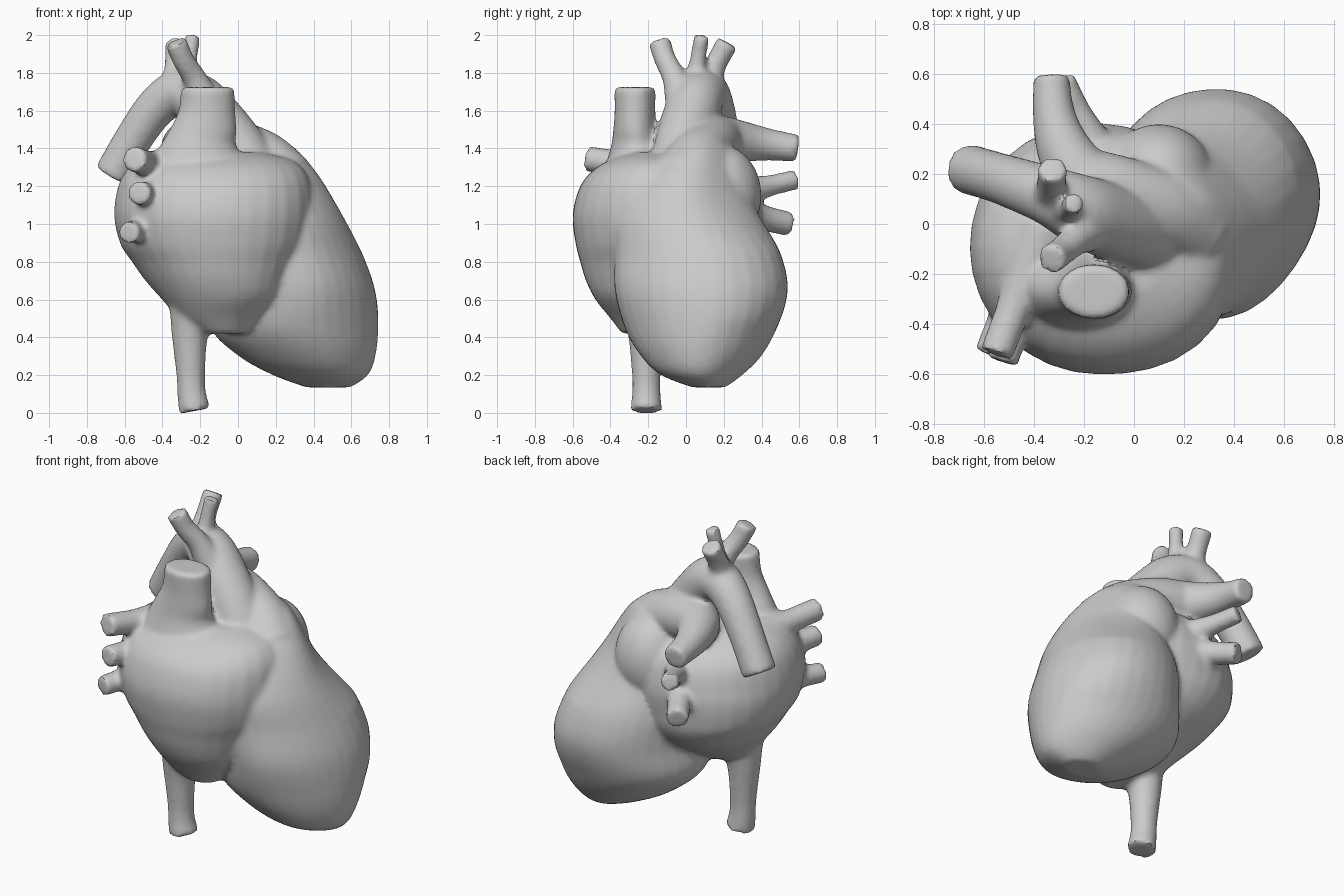
import bpy, bmesh, math
from mathutils import Vector, Matrix

if "Cube" in bpy.data.objects:
    bpy.data.objects.remove(bpy.data.objects["Cube"])

bm = bmesh.new()
SIDES = 32
ANGLES = [2 * math.pi * i / SIDES for i in range(SIDES)]


def spline(rows, steps=5):
    """Smooth Catmull-Rom resampling of rows of numbers."""
    out = []
    n = len(rows)
    for i in range(n - 1):
        a, b, c, d = (rows[max(0, min(n - 1, i + k))] for k in (-1, 0, 1, 2))
        for s in range(steps):
            t = s / steps
            out.append([0.5 * (2 * q + (r - p) * t + (2 * p - 5 * q + 4 * r - w) * t * t
                               + (3 * q - p - 3 * r + w) * t ** 3)
                        for p, q, r, w in zip(a, b, c, d)])
    out.append(list(rows[-1]))
    return out


def skin(rings):
    """Bridge rings of points into a closed solid."""
    loops = [[bm.verts.new(p) for p in ring] for ring in rings]
    for a, b in zip(loops, loops[1:]):
        for i in range(SIDES):
            j = (i + 1) % SIDES
            bm.faces.new((a[i], a[j], b[j], b[i]))
    bm.faces.new(loops[0][::-1])
    bm.faces.new(loops[-1])


def bump(a, centre):
    """1 at the centre angle (degrees), fading to 0 at 60 degrees away."""
    d = abs((math.degrees(a) - centre + 180) % 360 - 180)
    return math.cos(math.radians(d * 1.5)) ** 2 if d < 60 else 0


def ramp(z, lo, hi):
    return min(1, max(0, (z - lo) / (hi - lo)))


def chamber(rows, bulge=lambda a, z: 0):
    """Stacked horizontal ovals: z, cx, cy, rx, ry."""
    rings = []
    for z, cx, cy, rx, ry in spline(rows):
        ring = []
        for a in ANGLES:
            k = 1 + bulge(a, z)
            ring.append((cx + k * rx * math.cos(a), cy + k * ry * math.sin(a), z))
        rings.append(ring)
    skin(rings)


def vessel(rows):
    """Round tube along a path: x, y, z, radius."""
    rows = spline(rows)
    pts = [Vector(r[:3]) for r in rows]
    rings = []
    for i, p in enumerate(pts):
        t = (pts[min(i + 1, len(pts) - 1)] - pts[max(i - 1, 0)]).normalized()
        if i == 0:
            u = t.orthogonal().normalized()
        u = (u - t * u.dot(t)).normalized()
        v = t.cross(u)
        rings.append([p + rows[i][3] * (u * math.cos(a) + v * math.sin(a)) for a in ANGLES])
    skin(rings)


def ventricle_bulge(a, z):
    back = .06 - .15 * (1 - ramp(z, .2, .5)) - .2 * ramp(z, .85, 1.15)
    return back * bump(a, 45) - .05 * bump(a, -40) - .07 * bump(a, -120)


def atrium_bulge(a, z):
    front = .095 * bump(a, -33) * ramp(z, .45, .65)
    return front + .08 * bump(a, 135) * ramp(z, .5, .7) * (1 - ramp(z, .85, 1.1))


# Ventricles
chamber([(.135, .48, .12, .12, .09), (.20, .44, .08, .255, .22), (.30, .37, .075, .365, .325),
         (.45, .30, .07, .445, .41), (.65, .30, .07, .425, .465), (.85, .26, .05, .395, .445),
         (1.05, .22, .0, .34, .39), (1.25, .2, .01, .24, .28), (1.4, .15, .07, .16, .16),
         (1.47, .1, .09, .08, .08)], ventricle_bulge)
# Atria
chamber([(.42, -.07, -.25, .11, .09), (.50, -.09, -.20, .22, .20), (.60, -.09, -.16, .31, .32),
         (.70, -.11, -.12, .375, .41), (.80, -.125, -.10, .43, .46), (.90, -.135, -.10, .485, .485),
         (1.05, -.14, -.10, .515, .50), (1.20, -.135, -.10, .50, .46), (1.29, -.13, -.10, .455, .385),
         (1.345, -.13, -.1, .38, .29), (1.38, -.15, -.1, .26, .2)], atrium_bulge)
# Back auricle
bmesh.ops.create_uvsphere(bm, u_segments=28, v_segments=18, radius=1, matrix=Matrix.Translation(
    (.10, .18, 1.15)) @ Matrix.Diagonal((.22, .22, .27, 1)))
# Upper and lower caval veins
chamber([(1.2, -.2, -.24, .32, .22), (1.33, -.21, -.25, .25, .17), (1.42, -.21, -.26, .20, .135),
         (1.5, -.185, -.27, .178, .115), (1.6, -.165, -.27, .15, .108),
         (1.725, -.16, -.27, .142, .11)])
vessel([(-.2, -.2, .72, .24), (-.24, -.21, .55, .13), (-.255, -.21, .4, .095),
        (-.25, -.21, .2, .076), (-.245, -.21, .1, .076), (-.23, -.21, .01, .085)])
# Aorta with its arch and descending end
vessel([(.1, -.05, 1.2, .17), (0, -.02, 1.4, .15), (-.12, .02, 1.55, .15), (-.22, .06, 1.66, .14),
        (-.33, .11, 1.69, .12), (-.44, .15, 1.61, .108), (-.56, .19, 1.44, .10),
        (-.665, .22, 1.255, .10)])
# Arch branches
vessel([(-.16, -.02, 1.62, .09), (-.23, -.06, 1.77, .065), (-.29, -.11, 1.87, .058),
        (-.33, -.14, 1.965, .06)])
vessel([(-.27, .05, 1.7, .08), (-.26, .06, 1.85, .045), (-.24, .085, 1.998, .043)])
vessel([(-.33, .1, 1.7, .09), (-.33, .15, 1.83, .06), (-.325, .22, 1.96, .06)])
# Pulmonary trunk
vessel([(.22, .0, 1.22, .19), (.12, .06, 1.34, .16), (-.05, .13, 1.42, .14),
        (-.2, .18, 1.44, .135), (-.28, .3, 1.435, .11), (-.32, .44, 1.42, .085),
        (-.33, .592, 1.4, .072)])
# Pulmonary veins: base, tip, radius
for base, tip, r in [((-.36, -.02, 1.27), (-.55, -.52, 1.345), .068),
                     ((-.40, -.15, 1.14), (-.525, -.55, 1.165), .064),
                     ((-.42, -.12, .98), (-.58, -.52, .955), .06),
                     ((-.12, .22, 1.15), (-.29, .58, 1.235), .054),
                     ((-.12, .2, 1.08), (-.32, .545, 1.0), .066)]:
    b, t = Vector(base), Vector(tip)
    vessel([(*b, r * 1.9), (*b.lerp(t, .55), r * 1.12), (*b.lerp(t, .8), r), (*t, r)])

bmesh.ops.recalc_face_normals(bm, faces=bm.faces)
me = bpy.data.meshes.new("heart")
bm.to_mesh(me)
bm.free()
heart = bpy.data.objects.new("heart", me)
bpy.context.collection.objects.link(heart)
# Fuse all parts into one skin and soften the joints
rm = heart.modifiers.new("fuse", 'REMESH')
rm.mode = 'VOXEL'
rm.voxel_size = .016
rm.use_smooth_shade = True
sm = heart.modifiers.new("soften", 'SMOOTH')
sm.factor = .5
sm.iterations = 7
bpy.context.view_layer.objects.active = heart
heart.select_set(True)
for m in ("fuse", "soften"):
    bpy.ops.object.modifier_apply(modifier=m)
bpy.ops.object.shade_smooth_by_angle(angle=math.radians(40))
